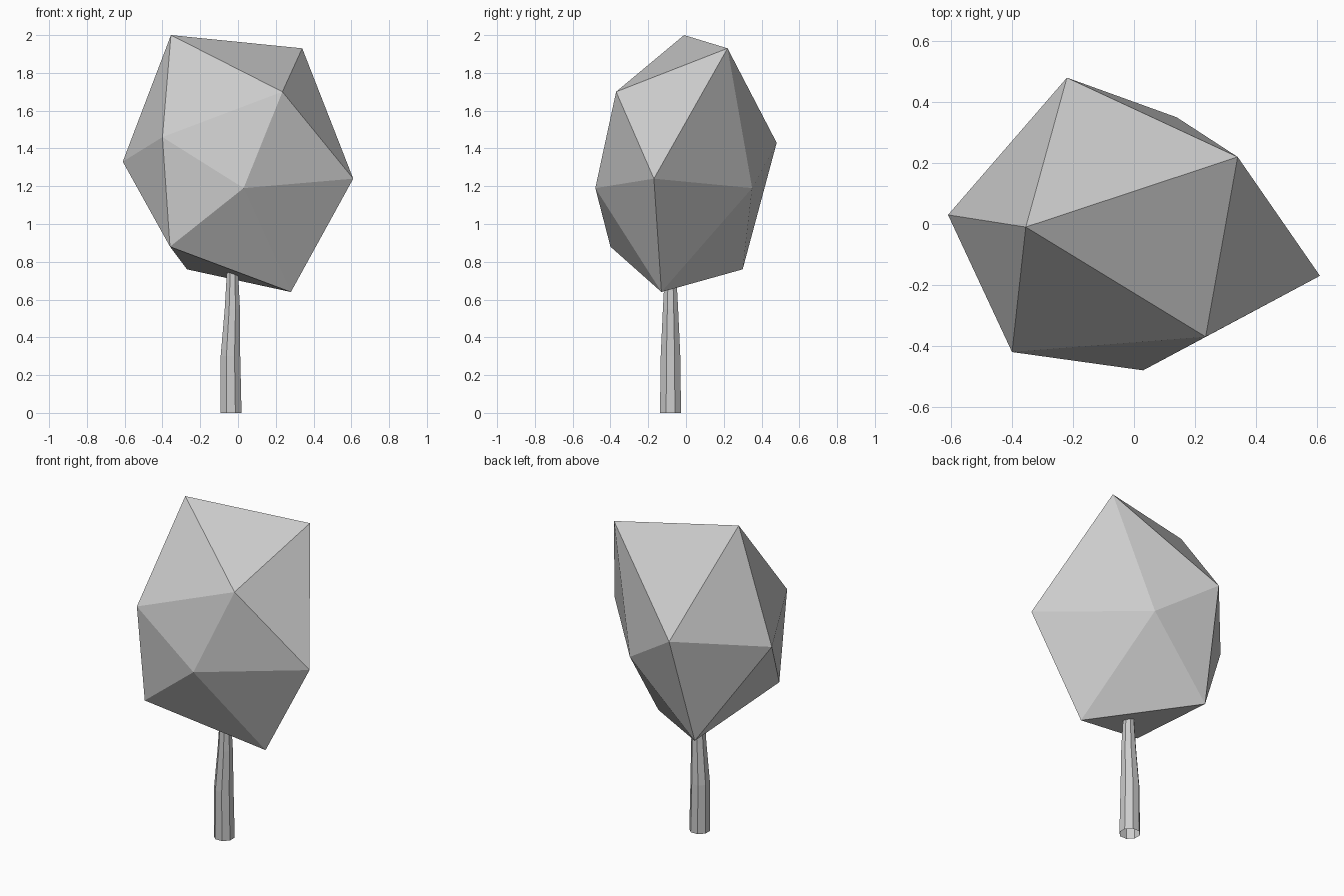
import bpy, math

if "Cube" in bpy.data.objects:
    bpy.data.objects.remove(bpy.data.objects["Cube"])


def add_mesh(name, verts, faces):
    mesh = bpy.data.meshes.new(name)
    mesh.from_pydata(verts, [], faces)
    mesh.update()
    obj = bpy.data.objects.new(name, mesh)
    bpy.context.collection.objects.link(obj)
    return obj


# Crown: irregular icosahedron = top point, upper ring, lower ring, bottom point
top = (-0.355, -0.01, 2.0)
upper = [(0.235, -0.37, 1.70), (0.34, 0.22, 1.93), (-0.22, 0.48, 1.43),
         (-0.61, 0.03, 1.33), (-0.40, -0.42, 1.46)]
lower = [(0.61, -0.17, 1.24), (0.14, 0.35, 1.19), (-0.27, 0.30, 0.76),
         (-0.36, -0.40, 0.88), (0.03, -0.48, 1.19)]
bottom = (0.28, -0.13, 0.64)
faces = []
for i in range(5):
    j = (i + 1) % 5
    u0, u1, l0, l1 = 1 + i, 1 + j, 6 + i, 6 + j
    faces += [(0, u0, u1), (u0, l0, u1), (u1, l0, l1), (l0, 11, l1)]
add_mesh("crown", [top] + upper + lower + [bottom], faces)

# Trunk: tapered, slightly bent eight-sided tube, (x, y, z, radius) per ring
rings = [(-0.037, -0.082, 0.0, 0.058), (-0.040, -0.082, 0.3, 0.054),
         (-0.030, -0.082, 0.55, 0.042), (-0.029, -0.082, 0.78, 0.029)]
n = 8
verts = [(x + r * math.cos((k + 0.5) * math.tau / n) * 1.04,
          y + r * math.sin((k + 0.5) * math.tau / n) * 1.04, z)
         for x, y, z, r in rings for k in range(n)]
faces = [(a * n + k, a * n + (k + 1) % n, (a + 1) * n + (k + 1) % n, (a + 1) * n + k)
         for a in range(len(rings) - 1) for k in range(n)]
add_mesh("trunk", verts, faces)
